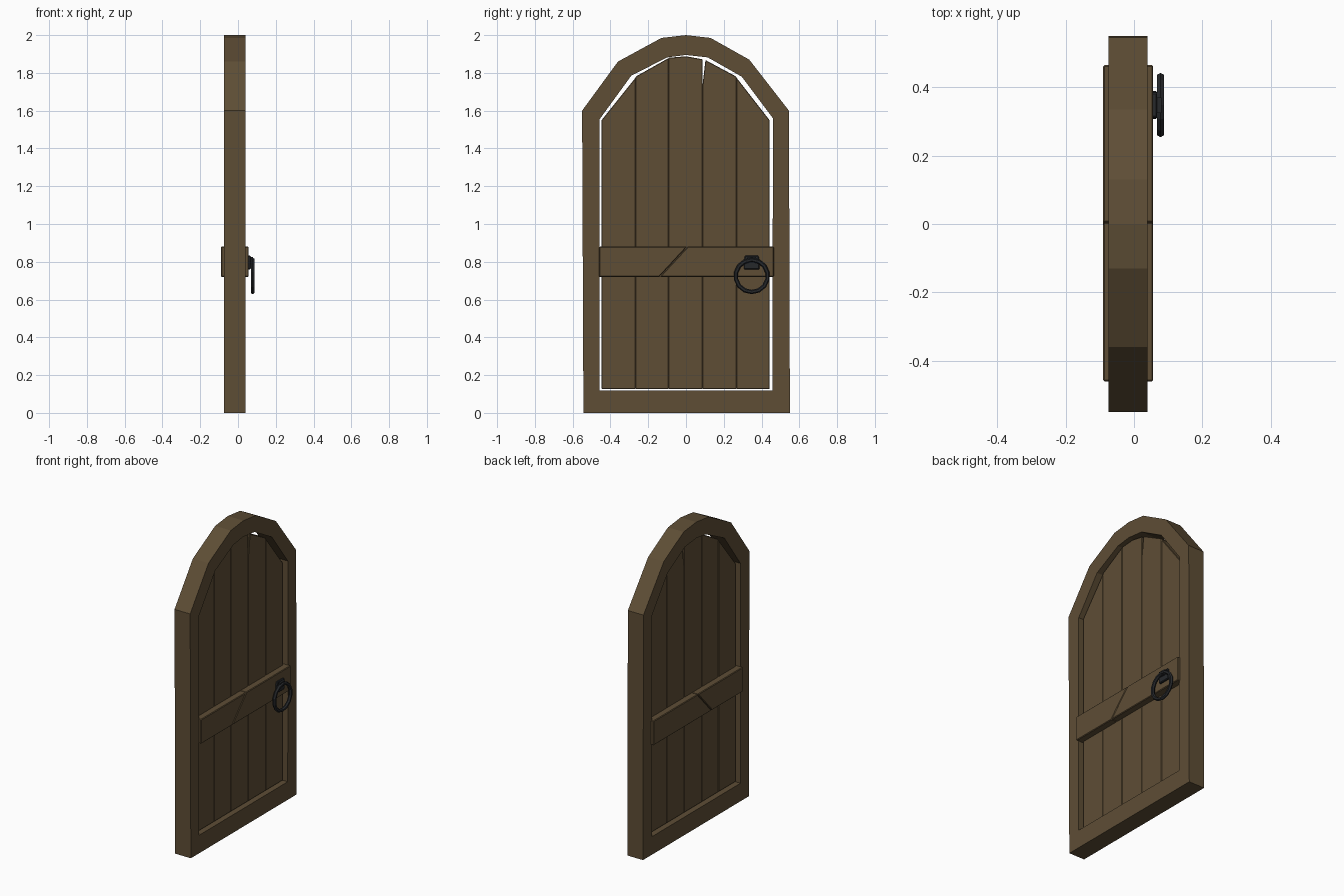
import bpy, bmesh, math

if "Cube" in bpy.data.objects:
    bpy.data.objects.remove(bpy.data.objects["Cube"])


def material(name, rgb):
    m = bpy.data.materials.new(name)
    m.diffuse_color = (*rgb, 1)
    m.use_nodes = True
    m.node_tree.nodes["Principled BSDF"].inputs["Base Color"].default_value = m.diffuse_color
    return m


WOOD = material("dark_oak", (0.112, 0.075, 0.036))
IRON = material("black_iron", (0.019, 0.021, 0.024))


def finish(name, bm, mat, bevel=0):
    bmesh.ops.recalc_face_normals(bm, faces=bm.faces)
    me = bpy.data.meshes.new(name)
    bm.to_mesh(me)
    bm.free()
    me.materials.append(mat)
    ob = bpy.data.objects.new(name, me)
    bpy.context.collection.objects.link(ob)
    if bevel:
        mod = ob.modifiers.new("bevel", 'BEVEL')
        mod.width = bevel
        mod.segments = 1
        mod.limit_method = 'ANGLE'
        mod.angle_limit = math.radians(50)
    return ob


def slab(name, outline, x0, x1, mat, bevel=0):
    """Extrude a (y, z) outline from x0 to x1."""
    bm = bmesh.new()
    a = [bm.verts.new((x0, y, z)) for y, z in outline]
    b = [bm.verts.new((x1, y, z)) for y, z in outline]
    bm.faces.new(a)
    bm.faces.new(b)
    n = len(a)
    for i in range(n):
        j = (i + 1) % n
        bm.faces.new((a[i], a[j], b[j], b[i]))
    return finish(name, bm, mat, bevel)


# arched frame: outer and inner loops joined
outer = [(-0.543, 0), (-0.55, 1.60), (-0.36, 1.86), (-0.13, 1.985), (0, 2.0),
         (0.13, 1.985), (0.335, 1.87), (0.545, 1.60), (0.55, 0)]
inner = [(-0.457, 0.118), (-0.457, 1.555), (-0.29, 1.785), (-0.10, 1.882), (0, 1.895),
         (0.115, 1.882), (0.295, 1.78), (0.46, 1.56), (0.458, 0.118)]
bm = bmesh.new()
loops = [[bm.verts.new((x, y, z)) for y, z in pts]
         for x, pts in ((-0.074, outer), (0.039, outer), (0.039, inner), (-0.074, inner))]
for k in range(4):
    p, q = loops[k], loops[(k + 1) % 4]
    for i in range(9):
        j = (i + 1) % 9
        bm.faces.new((p[i], p[j], q[j], q[i]))
finish("arched_frame", bm, WOOD)

# vertical planks following the arch; the fourth has a split at its top corner
edges = [-0.447, -0.267, -0.093, 0.087, 0.267, 0.442]
tops = [
    [(0.442 - 0.889, 1.55), (-0.267, 1.775)],
    [(-0.267, 1.78), (-0.093, 1.878)],
    [(-0.093, 1.88), (0, 1.888), (0.087, 1.872)],
    [(0.087, 1.73), (0.103, 1.868), (0.267, 1.78)],
    [(0.267, 1.775), (0.442, 1.55)],
]
for i, top in enumerate(tops):
    outline = [(edges[i], 0.126)] + top + [(edges[i + 1], 0.126)]
    slab(f"plank_{i + 1}", outline, -0.048, 0.014, WOOD, 0.003)

# cross beam through the planks, cracked diagonally
slab("cross_beam_left", [(-0.46, 0.72), (-0.46, 0.88), (0.006, 0.88), (-0.142, 0.72)],
     -0.09, 0.056, WOOD, 0.004)
slab("cross_beam_right", [(-0.139, 0.72), (0.009, 0.88), (0.465, 0.88), (0.465, 0.72)],
     -0.09, 0.056, WOOD, 0.004)

# iron ring handle with its mount
slab("handle_plate", [(0.307, 0.76), (0.307, 0.805), (0.312, 0.832),
                      (0.384, 0.832), (0.389, 0.805), (0.389, 0.76)],
     0.05, 0.068, IRON, 0.004)
slab("handle_staple", [(0.325, 0.795), (0.325, 0.825), (0.37, 0.825), (0.37, 0.795)],
     0.06, 0.08, IRON)
bpy.ops.mesh.primitive_torus_add(major_segments=14, minor_segments=6,
                                 major_radius=0.085, minor_radius=0.0115,
                                 location=(0.0775, 0.348, 0.725),
                                 rotation=(0, math.pi / 2, 0))
ring = bpy.context.object
ring.name = "ring_handle"
ring.data.materials.append(IRON)
